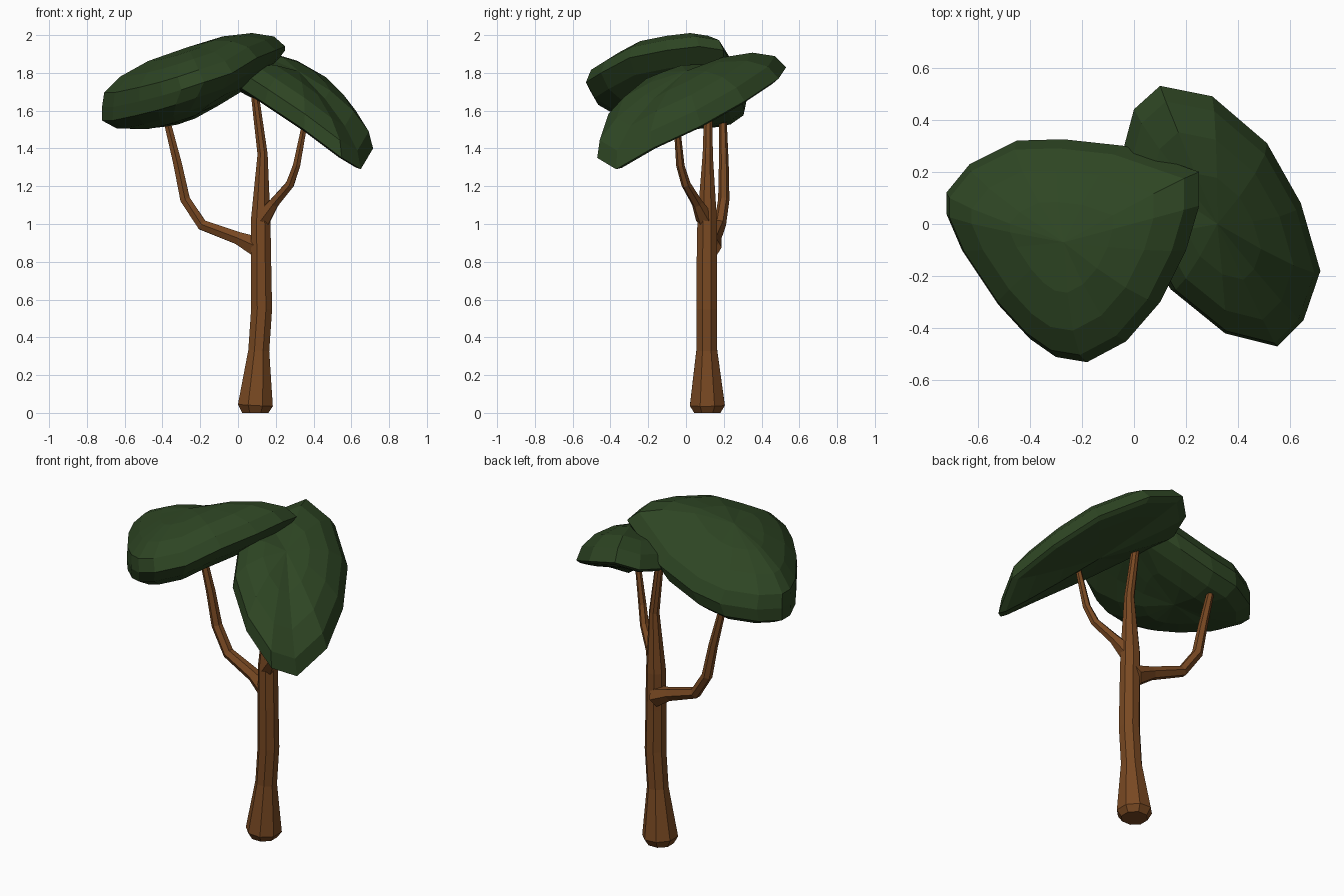
import bpy, bmesh
from math import sin, cos, pi, radians
from mathutils import Vector

cube = bpy.data.objects.get("Cube")
if cube:
    bpy.data.objects.remove(cube, do_unlink=True)


def material(name, colour):
    m = bpy.data.materials.new(name)
    m.use_nodes = True
    m.diffuse_color = colour
    bsdf = m.node_tree.nodes["Principled BSDF"]
    bsdf.inputs["Base Color"].default_value = colour
    bsdf.inputs["Roughness"].default_value = 0.9
    return m


bark = material("bark brown", (0.19, 0.066, 0.016, 1))
leaf = material("leaf green", (0.027, 0.06, 0.017, 1))


def finish(name, bm, mat):
    bmesh.ops.recalc_face_normals(bm, faces=bm.faces)
    mesh = bpy.data.meshes.new(name)
    bm.to_mesh(mesh)
    bm.free()
    mesh.materials.append(mat)
    obj = bpy.data.objects.new(name, mesh)
    bpy.context.collection.objects.link(obj)
    return obj


def bridge(bm, a, b):
    n = len(a)
    for i in range(n):
        bm.faces.new((a[i], a[(i + 1) % n], b[(i + 1) % n], b[i]))


def limb(name, path, sides):
    """Tapered faceted tube through (x, y, z, radius) points."""
    bm = bmesh.new()
    pts = [Vector(p[:3]) for p in path]
    rings = []
    for i, p in enumerate(pts):
        t = (pts[min(i + 1, len(pts) - 1)] - pts[max(i - 1, 0)]).normalized()
        u = Vector((0, 1, 0)).cross(t).normalized()
        v = t.cross(u)
        angles = [2 * pi * (k + 0.5) / sides for k in range(sides)]
        rings.append([bm.verts.new(p + path[i][3] * (u * cos(a) + v * sin(a)))
                      for a in angles])
    for a, b in zip(rings, rings[1:]):
        bridge(bm, a, b)
    bm.faces.new(rings[0])
    bm.faces.new(rings[-1])
    return finish(name, bm, bark)


def canopy(name, rim, centre, rise, drop):
    """Lens-shaped leaf mass: a rim outline domed along two offset vectors."""
    bm = bmesh.new()
    c = Vector(centre)
    rim = [Vector(p) for p in rim]
    edge = [bm.verts.new(p) for p in rim]
    for offset in (Vector(rise), Vector(drop)):
        last = edge
        for deg in (22, 44, 66):
            s, h = cos(radians(deg)), offset * sin(radians(deg))
            ring = [bm.verts.new(c.lerp(p, s) + h) for p in rim]
            bridge(bm, last, ring)
            last = ring
        tip = bm.verts.new(c + offset)
        for i in range(len(last)):
            bm.faces.new((last[i], last[(i + 1) % len(last)], tip))
    return finish(name, bm, leaf)


# Trunk with flared foot, rising into the central branch
limb("trunk", [(0.092, 0.113, 0.0, 0.075), (0.092, 0.113, 0.04, 0.1),
               (0.11, 0.11, 0.33, 0.06), (0.125, 0.11, 0.55, 0.06),
               (0.122, 0.11, 0.8, 0.058), (0.12, 0.112, 1.02, 0.056),
               (0.13, 0.115, 1.37, 0.029), (0.085, 0.12, 1.72, 0.022),
               (0.08, 0.12, 1.82, 0.018)], 8)

# Side branches
limb("right_branch", [(0.1, 0.13, 0.88, 0.06), (0, 0.15, 0.925, 0.038),
                      (-0.19, 0.18, 0.995, 0.032), (-0.28, 0.2, 1.13, 0.03),
                      (-0.32, 0.2, 1.32, 0.026), (-0.38, 0.195, 1.56, 0.02)], 6)
limb("left_branch", [(0.13, 0.1, 1.03, 0.05), (0.19, 0.06, 1.11, 0.03),
                     (0.275, 0.0, 1.21, 0.025), (0.31, -0.03, 1.31, 0.022),
                     (0.355, -0.05, 1.54, 0.016)], 6)

# Leaf masses
canopy("right_canopy",
       [(-0.72, 0.04, 1.62), (-0.72, 0.12, 1.62), (-0.63, 0.23, 1.63),
        (-0.45, 0.32, 1.65), (-0.27, 0.325, 1.68), (-0.04, 0.3, 1.76),
        (0.25, 0.2, 1.92), (0.25, 0.07, 1.94), (0.2, -0.1, 1.92),
        (0.1, -0.3, 1.88), (-0.03, -0.45, 1.8), (-0.18, -0.53, 1.75),
        (-0.3, -0.51, 1.71), (-0.4, -0.44, 1.68), (-0.52, -0.31, 1.65),
        (-0.66, -0.1, 1.62)],
       (-0.2, -0.05, 1.76), (-0.07, -0.02, 0.175), (-0.1, 0.03, -0.22))
canopy("left_canopy",
       [(-0.04, 0.29, 1.74), (0, 0.44, 1.78), (0.1, 0.53, 1.83),
        (0.3, 0.49, 1.77), (0.51, 0.31, 1.65), (0.64, 0.08, 1.52),
        (0.715, -0.18, 1.4), (0.65, -0.37, 1.29), (0.55, -0.47, 1.35),
        (0.35, -0.42, 1.5), (0.14, -0.25, 1.64), (0, 0, 1.73)],
       (0.3, 0.07, 1.61), (0.02, -0.07, 0.2), (0, 0, -0.04))
